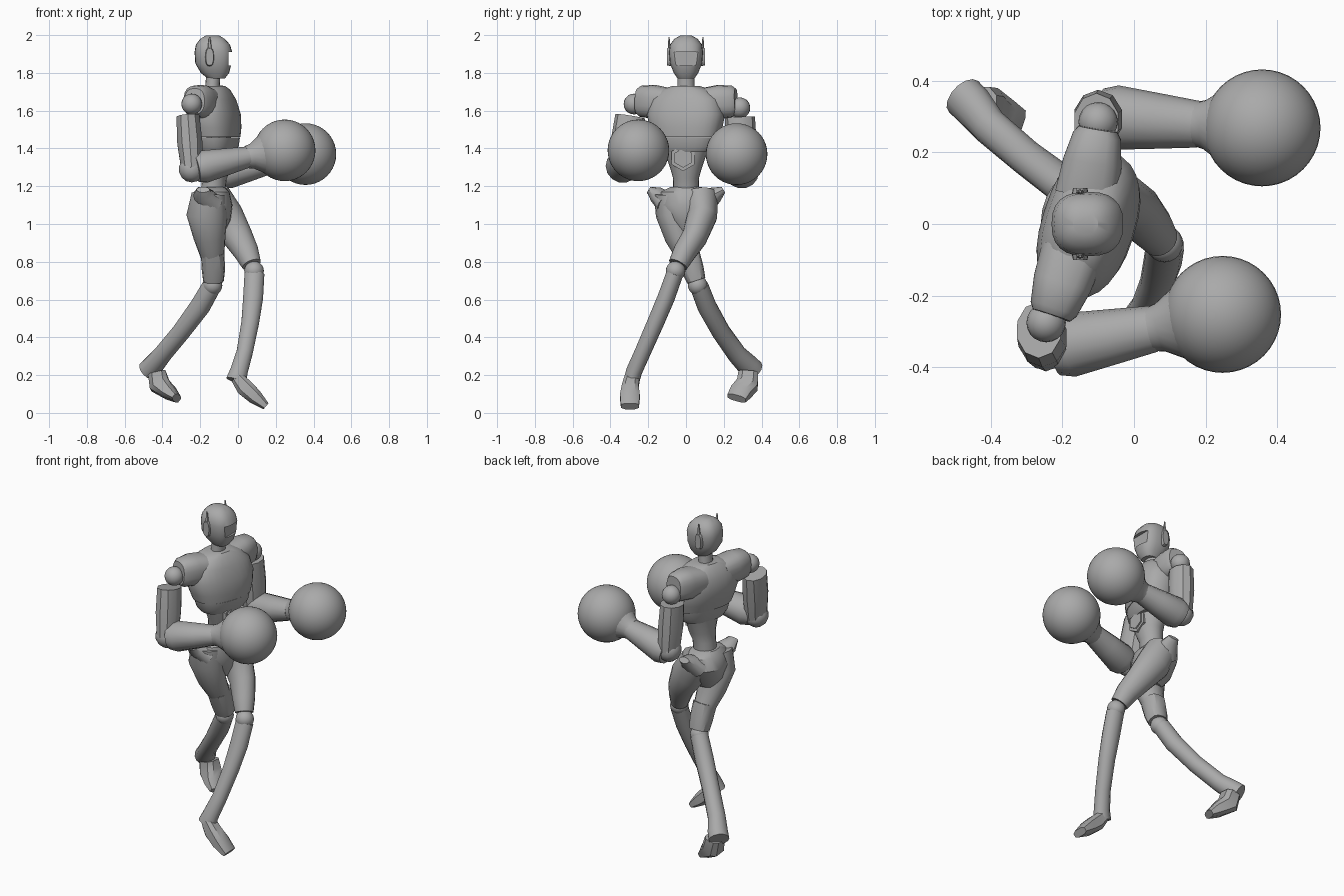
import bpy
import bmesh
import math
from mathutils import Vector

cube = bpy.data.objects.get("Cube")
if cube:
    bpy.data.objects.remove(cube, do_unlink=True)

grey = bpy.data.materials.new("matte_grey")
grey.use_nodes = True
grey.diffuse_color = (0.4, 0.4, 0.4, 1)
grey.node_tree.nodes["Principled BSDF"].inputs["Base Color"].default_value = (0.4, 0.4, 0.4, 1)


def finish(obj, name, angle=35):
    obj.name = obj.data.name = name
    obj.data.materials.clear()
    obj.data.materials.append(grey)
    bpy.ops.object.select_all(action='DESELECT')
    obj.select_set(True)
    bpy.context.view_layer.objects.active = obj
    bpy.ops.object.shade_smooth_by_angle(angle=math.radians(angle))
    return obj


def loft(name, rings, sides=16, hint=(0, 1, 0), flat=None, power=2.0, turn=0.0):
    """Skin rings of (x, y, z, radius along hint, other radius)."""
    bm = bmesh.new()
    centres = [Vector(r[:3]) for r in rings]
    loops = []
    for i, ring in enumerate(rings):
        before, after = centres[max(i - 1, 0)], centres[min(i + 1, len(rings) - 1)]
        t = Vector(flat) if flat else (after - before).normalized()
        u = Vector(hint)
        u = (u - t * u.dot(t)).normalized()
        v = t.cross(u)
        loop = []
        for k in range(sides):
            a = math.tau * k / sides + turn
            c, s = math.cos(a), math.sin(a)
            c = math.copysign(abs(c) ** (2 / power), c)
            s = math.copysign(abs(s) ** (2 / power), s)
            loop.append(bm.verts.new(centres[i] + u * c * ring[3] + v * s * ring[4]))
        loops.append(loop)
    for a, b in zip(loops, loops[1:]):
        for k in range(sides):
            n = (k + 1) % sides
            bm.faces.new((a[k], a[n], b[n], b[k]))
    bm.faces.new(loops[0][::-1])
    bm.faces.new(loops[-1])
    bmesh.ops.recalc_face_normals(bm, faces=bm.faces)
    mesh = bpy.data.meshes.new(name)
    bm.to_mesh(mesh)
    bm.free()
    obj = bpy.data.objects.new(name, mesh)
    bpy.context.collection.objects.link(obj)
    return finish(obj, name)


def ball(name, centre, radius, segments=20):
    bpy.ops.mesh.primitive_uv_sphere_add(segments=segments, ring_count=segments // 2,
                                         radius=radius, location=centre)
    return finish(bpy.context.object, name)


UP = (0, 0, 1)
CHEST = (0.3, 0.95, 0)  # the chest is twisted with the left shoulder forward

# Head with a recessed visor
head = loft("head", [(-.115, 0, 1.77, .045, .045), (-.122, 0, 1.8, .065, .075),
                     (-.13, 0, 1.85, .085, .096), (-.13, 0, 1.91, .09, .1),
                     (-.133, 0, 1.95, .084, .09), (-.135, 0, 1.98, .062, .065),
                     (-.135, 0, 1.998, .03, .035)], 24, flat=UP, power=2.5)
bpy.ops.mesh.primitive_cube_add(size=1, location=(-.02, 0, 1.875))
cutter = bpy.context.object
cutter.scale = (.06, .145, .07)
cutter.hide_render = True
cut = head.modifiers.new("visor_recess", 'BOOLEAN')
cut.object = cutter
cut.solver = 'EXACT'
bpy.context.view_layer.objects.active = head
bpy.ops.object.modifier_apply(modifier=cut.name)
bpy.data.objects.remove(cutter, do_unlink=True)
finish(head, "head", 30)

loft("neck", [(-.14, 0, 1.66, .055, .045), (-.135, 0, 1.73, .045, .038),
              (-.13, 0, 1.8, .045, .038)])
for side, s in (("left", 1), ("right", -1)):
    loft(side + "_ear_pad", [(-.15, s * .08, 1.885, .05, .024), (-.15, s * .1, 1.885, .045, .02)],
         hint=UP, power=2.6)
    loft(side + "_ear_antenna", [(-.15, s * .088, 1.9, .01, .014), (-.15, s * .09, 1.99, .003, .004)], 8)

# Torso
loft("chest", [(-.135, 0, 1.73, .075, .065), (-.135, 0, 1.71, .13, .085),
               (-.135, 0, 1.66, .19, .11), (-.128, 0, 1.58, .21, .128),
               (-.118, 0, 1.51, .195, .122), (-.112, 0, 1.46, .18, .112)],
     28, hint=CHEST, flat=UP, power=2.4)
loft("rib_band", [(-.11, 0, 1.458, .172, .108), (-.108, 0, 1.41, .16, .1),
                  (-.11, 0, 1.38, .135, .085)], 28, hint=CHEST, flat=UP, power=2.4)
loft("abdomen", [(-.11, 0, 1.4, .12, .085), (-.11, 0, 1.3, .085, .075),
                 (-.125, 0, 1.24, .068, .065), (-.135, 0, 1.15, .07, .065)], 20, flat=UP)
for name, radius, depth in (("belly_plate", .07, .02), ("belly_plate_centre", .052, .028)):
    loft(name, [(-.05, -.015, 1.35, radius, radius), (-.05 + depth, -.015, 1.35, radius, radius)],
         6, hint=UP)

# Shoulder sleeves
for side, end in (("left", Vector((-.1, .265, 1.65))), ("right", Vector((-.23, -.255, 1.65)))):
    mid = Vector((-.145, 0, 1.64))
    rings = [(*mid.lerp(end, f), a, b) for f, a, b in
             ((.3, .075, .09), (.65, .09, .083), (.93, .083, .068), (1.0, .068, .055))]
    loft(side + "_sleeve", rings, 18, hint=UP, power=2.6)

# Arms with ball gloves
arms = {
    "left": dict(shoulder=(-.1, .285, 1.615), top=(-.105, .285, 1.565), elbow=(-.095, .3, 1.28),
                 start=(-.09, .3, 1.265), wrist=(.18, .278, 1.325), glove=(.357, .268, 1.37)),
    "right": dict(shoulder=(-.245, -.275, 1.635), top=(-.265, -.295, 1.57), elbow=(-.245, -.34, 1.29),
                  start=(-.22, -.345, 1.295), wrist=(.055, -.292, 1.355), glove=(.247, -.252, 1.39)),
}
for side, arm in arms.items():
    p = {key: Vector(value) for key, value in arm.items()}
    ball(side + "_shoulder_ball", p["shoulder"], .055)
    loft(side + "_upper_arm", [(*p["top"], .08, .064), (*p["top"].lerp(p["elbow"], .5), .082, .07),
                               (*p["elbow"], .072, .058)], 10)
    ball(side + "_elbow", p["elbow"], .07, 14)
    loft(side + "_forearm", [(*p["start"], .078, .075),
                             (*p["start"].lerp(p["wrist"], .15), .09, .088),
                             (*p["start"].lerp(p["wrist"], .6), .077, .072),
                             (*p["wrist"], .065, .057)], 14)
    loft(side + "_cuff", [(*p["wrist"].lerp(p["glove"], -.04), .062, .06),
                          (*p["wrist"].lerp(p["glove"], .1), .069, .067),
                          (*p["wrist"].lerp(p["glove"], .4), .105, .105)], 20)
    ball(side + "_glove", p["glove"], .163, 40)

# Pelvis with raised hip points
loft("pelvis", [(-.14, 0, 1.195, .085, .07), (-.14, 0, 1.17, .135, .095),
                (-.145, 0, 1.1, .15, .115), (-.14, 0, 1.02, .1, .1),
                (-.13, 0, .96, .04, .06)], 24, flat=UP)
for side, s, x in (("left", 1, -.125), ("right", -1, -.185)):
    loft(side + "_hip_point", [(-.145, s * .1, 1.11, .06, .075), (x, s * .155, 1.155, .045, .055),
                               (x, s * .198, 1.182, .018, .035)], 12, hint=UP)

# Legs, crossing in a long stride
loft("left_thigh", [(-.13, .075, 1.15, .095, .09), (-.07, .085, 1.04, .08, .1),
                    (0, .045, .93, .068, .08), (.045, -.008, .85, .062, .066),
                    (.072, -.042, .785, .053, .052)])
loft("right_thigh", [(-.155, -.075, 1.16, .095, .09), (-.165, -.075, 1.05, .085, .108),
                     (-.15, -.04, .93, .072, .085), (-.135, .01, .83, .06, .063)])
loft("right_knee_guard", [(-.135, .005, .85, .066, .062), (-.13, .035, .76, .06, .062),
                          (-.13, .055, .7, .05, .055)], 12, power=2.6)
ball("left_knee", (.085, -.055, .752), .052)
ball("right_knee", (-.135, .062, .675), .052)
loft("left_shin", [(.087, -.06, .735, .045, .054), (.08, -.105, .61, .046, .054),
                   (.065, -.16, .48, .045, .048), (.035, -.23, .32, .043, .044),
                   (.005, -.275, .22, .043, .048), (-.01, -.288, .17, .042, .055)], 14)
loft("right_shin", [(-.14, .07, .67, .05, .052), (-.2, .11, .565, .052, .055),
                    (-.3, .185, .43, .05, .05), (-.4, .27, .31, .052, .05),
                    (-.45, .33, .25, .06, .056), (-.475, .355, .225, .06, .058)], 14)

# Feet
loft("left_foot", [(-.005, -.285, .185, .042, .035), (.035, -.295, .135, .046, .048),
                   (.09, -.297, .085, .055, .042), (.148, -.297, .035, .05, .022)],
     8, power=3, turn=math.pi / 8)
loft("right_foot", [(-.43, .33, .215, .055, .05), (-.415, .325, .15, .06, .058),
                    (-.365, .29, .11, .06, .042), (-.325, .268, .078, .055, .022)],
     8, power=3, turn=math.pi / 8)
